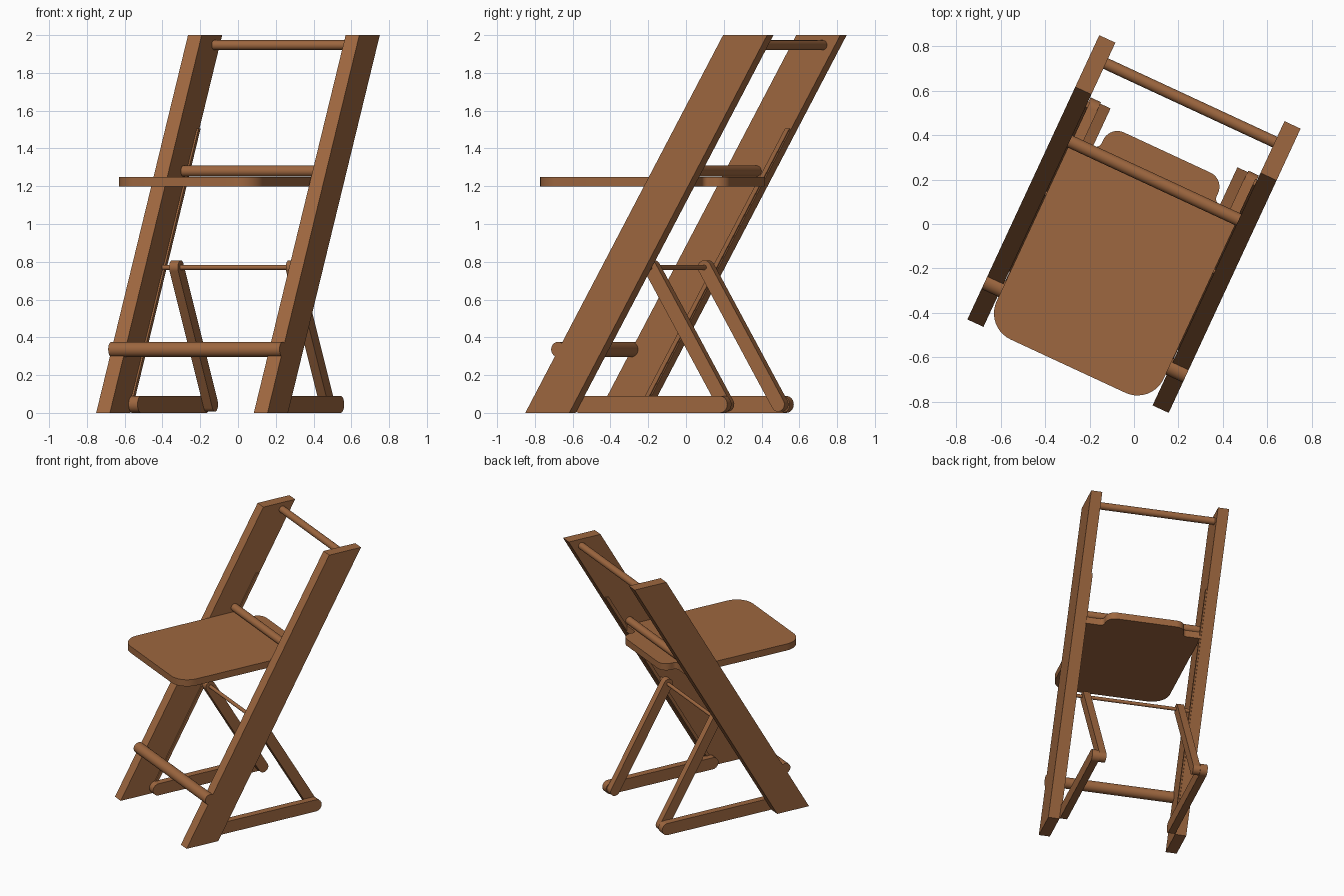
import bpy, bmesh, math
from mathutils import Matrix

if "Cube" in bpy.data.objects:
    bpy.data.objects.remove(bpy.data.objects["Cube"])

TURN = Matrix.Rotation(math.radians(-24.9), 4, 'Z')   # whole chair is turned

wood = bpy.data.materials.new("brown wood")
wood.diffuse_color = (0.34, 0.135, 0.05, 1)
wood.use_nodes = True
wood.node_tree.nodes["Principled BSDF"].inputs["Base Color"].default_value = wood.diffuse_color


def finish(name, bm):
    bmesh.ops.recalc_face_normals(bm, faces=bm.faces)
    bm.transform(TURN)
    me = bpy.data.meshes.new(name)
    bm.to_mesh(me)
    bm.free()
    me.materials.append(wood)
    ob = bpy.data.objects.new(name, me)
    bpy.context.collection.objects.link(ob)
    bpy.ops.object.select_all(action='DESELECT')
    ob.select_set(True)
    bpy.context.view_layer.objects.active = ob
    bpy.ops.object.shade_smooth_by_angle(angle=math.radians(35))


def prism(name, outline, a, b, axis):
    """Extrude a 2D outline from a to b along x (outline is y,z) or z (outline is x,y)."""
    bm = bmesh.new()
    put = (lambda p, d: (d, p[0], p[1])) if axis == 'x' else (lambda p, d: (p[0], p[1], d))
    lo = [bm.verts.new(put(p, a)) for p in outline]
    hi = [bm.verts.new(put(p, b)) for p in outline]
    bm.faces.new(lo)
    bm.faces.new(hi)
    n = len(outline)
    for i in range(n):
        j = (i + 1) % n
        bm.faces.new((lo[i], lo[j], hi[j], hi[i]))
    finish(name, bm)


def arc(cx, cy, r, start, end, n=10):
    return [(cx + r * math.cos(math.radians(start + (end - start) * i / n)),
             cy + r * math.sin(math.radians(start + (end - start) * i / n)))
            for i in range(n + 1)]


def capsule(p, q, r):
    """Bar outline with round ends at p and q."""
    t = math.degrees(math.atan2(q[1] - p[1], q[0] - p[0]))
    return arc(*q, r, t - 90, t + 90, 14) + arc(*p, r, t + 90, t + 270, 14)


def rod(name, y, z, r, half):
    prism(name, arc(y, z, r, 0, 360 * 31 / 32, 31), -half, half, 'x')


SLOPE = math.tan(math.radians(30))


def slanted(front, back, z0, z1):
    """Leaning strip; front and back are y positions at floor level."""
    return [(front + SLOPE * z0, z0), (back + SLOPE * z0, z0),
            (back + SLOPE * z1, z1), (front + SLOPE * z1, z1)]


for side, s in (("left", -1), ("right", 1)):
    # leaning side boards with a thin guide strip on the inner face
    prism(side + "_side_board", slanted(-0.706, -0.449, 0, 2), s * 0.42, s * 0.5, 'x')
    prism(side + "_guide_strip", slanted(-0.482, -0.456, 0.09, 1.505), s * 0.41, s * 0.425, 'x')
    # floor bars and the diagonal braces
    prism(side + "_foot_bar", capsule((-0.43, 0.045), (0.39, 0.045), 0.045),
          s * 0.366, s * 0.418, 'x')
    prism(side + "_brace", capsule((0.39, 0.045), (-0.04, 0.77), 0.038),
          s * 0.315, s * 0.366, 'x')

# cross rods
rod("top_rod", 0.602, 1.947, 0.026, 0.43)
rod("seat_rod", 0.216, 1.28, 0.029, 0.43)
rod("brace_rod", -0.04, 0.77, 0.013, 0.43)
rod("foot_rest_rod", -0.515, 0.336, 0.04, 0.5)

# seat: rounded front corners, narrower rounded tab at the back
half = (arc(0.285, -0.576, 0.13, -90, 0)
        + [(0.415, 0.24)]
        + arc(0.315, 0.27, 0.03, 270, 180, 6)
        + arc(0.215, 0.285, 0.07, 0, 90))
prism("seat", half + [(-x, y) for x, y in reversed(half)], 1.199, 1.25, 'z')
